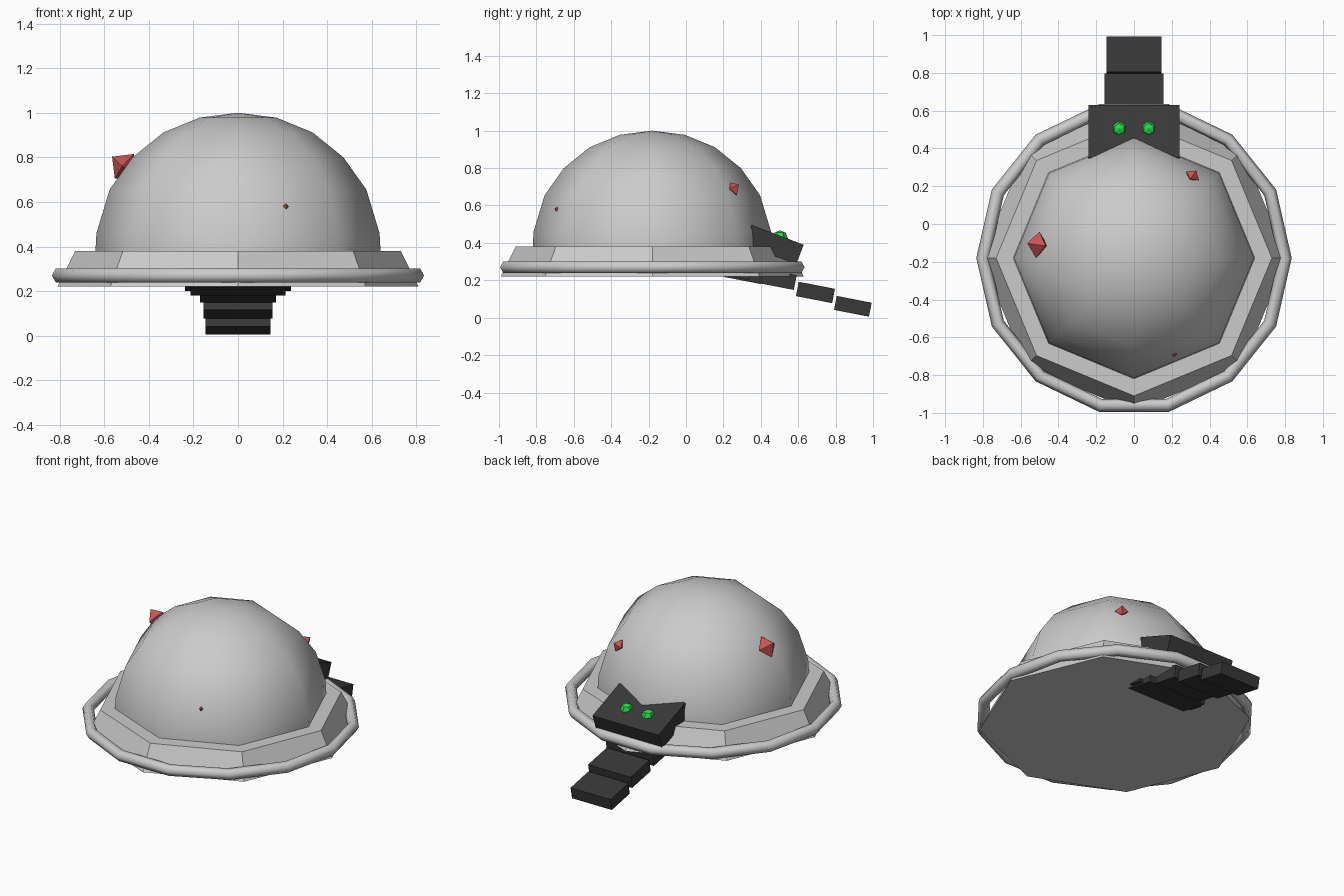
import bpy, bmesh, math
from mathutils import Vector, Matrix

if "Cube" in bpy.data.objects:
    bpy.data.objects.remove(bpy.data.objects["Cube"])

CX, CY = 0.0, -0.18   # axis of the shell


def material(name, rgb):
    m = bpy.data.materials.new(name)
    m.diffuse_color = (*rgb, 1)
    m.use_nodes = True
    m.node_tree.nodes["Principled BSDF"].inputs["Base Color"].default_value = m.diffuse_color
    return m


DARK = material("dark", (0.04, 0.04, 0.04))
GREEN = material("green", (0.02, 0.7, 0.07))
RED = material("red", (0.6, 0.09, 0.09))


def finish(name, bm, mat=None, smooth=False):
    bmesh.ops.recalc_face_normals(bm, faces=bm.faces)
    me = bpy.data.meshes.new(name)
    bm.to_mesh(me)
    bm.free()
    for p in me.polygons:
        p.use_smooth = smooth
    if mat:
        me.materials.append(mat)
    ob = bpy.data.objects.new(name, me)
    bpy.context.collection.objects.link(ob)
    return ob


def lathe(name, profile, sides, smooth=False):
    """Turn an (r, z) profile about the shell axis; r = 0 makes a pole."""
    bm = bmesh.new()
    rings = []
    for r, z in profile:
        n = sides if r > 0 else 1
        rings.append([bm.verts.new((CX + r * math.cos(math.tau * i / sides),
                                    CY + r * math.sin(math.tau * i / sides), z)) for i in range(n)])
    for a, b in zip(rings, rings[1:]):
        for i in range(sides):
            j = (i + 1) % sides
            quad = [a[i % len(a)], a[j % len(a)], b[j % len(b)], b[i % len(b)]]
            bm.faces.new(list(dict.fromkeys(quad)))
    return finish(name, bm, smooth=smooth)


def box(name, centre, size, tilt, mat):
    bm = bmesh.new()
    M = (Matrix.Translation(centre) @ Matrix.Rotation(math.radians(tilt), 4, 'X')
         @ Matrix.Diagonal((*size, 1)))
    bmesh.ops.create_cube(bm, size=1, matrix=M)
    return finish(name, bm, mat)


# Octagonal shell dome and sloped rim
lathe("shell_dome", [(0.64, 0.37), (0.635, 0.46), (0.576, 0.655), (0.473, 0.80),
                     (0.334, 0.912), (0.173, 0.978), (0, 1.0)], 8, smooth=True)
lathe("shell_rim", [(0, 0.22), (0.81, 0.22), (0.73, 0.38), (0.62, 0.38)], 8)

# Fourteen-sided hoop around the rim
hoop = [(0.80 + 0.035 * math.cos(math.tau * k / 6), 0.27 + 0.035 * math.sin(math.tau * k / 6))
        for k in range(7)]
ring = lathe("rim_hoop", hoop, 14, smooth=True)
bm = bmesh.new()
bm.from_mesh(ring.data)
bmesh.ops.remove_doubles(bm, verts=bm.verts, dist=1e-5)
bmesh.ops.recalc_face_normals(bm, faces=bm.faces)
bm.to_mesh(ring.data)
bm.free()

# Tilted head
box("head", (0, 0.47, 0.391), (0.48, 0.298, 0.112), -21, DARK)

# Overlapping segments trailing below the head, narrowing outward
for i, (y, z, w, l, t) in enumerate([(0.26, 0.252, 0.476, 0.17, 0.07), (0.31, 0.238, 0.426, 0.2, 0.08),
                                     (0.48, 0.208, 0.34, 0.212, 0.08), (0.692, 0.135, 0.31, 0.197, 0.078),
                                     (0.892, 0.061, 0.29, 0.19, 0.076)]):
    box(f"segment_{i + 1}", (0, y, z), (w, l, t), -11, DARK)

# Faceted eyes
for side, s in (("left", -1), ("right", 1)):
    bm = bmesh.new()
    bmesh.ops.create_uvsphere(bm, u_segments=6, v_segments=4, radius=0.042,
                              matrix=Matrix.Translation((s * 0.078, 0.503, 0.425)))
    finish(f"{side}_eye", bm, GREEN)

# Crystals set in the shell, pointing outward
for i, (pos, r) in enumerate([((-0.51, -0.11, 0.76), 0.07), ((0.31, 0.255, 0.69), 0.04),
                              ((0.215, -0.69, 0.58), 0.014)]):
    p = Vector(pos)
    q = (p - Vector((CX, CY, 0.36))).to_track_quat('Z', 'Y')
    bm = bmesh.new()
    for d in (1, -1):
        bmesh.ops.create_cone(bm, segments=4, radius1=r, radius2=0, depth=r,
                              matrix=Matrix.Translation(p) @ q.to_matrix().to_4x4()
                              @ Matrix.Diagonal((1, 1, d, 1)) @ Matrix.Translation((0, 0, r / 2)))
    bmesh.ops.remove_doubles(bm, verts=bm.verts, dist=1e-4)
    finish(f"crystal_{i + 1}", bm, RED)
